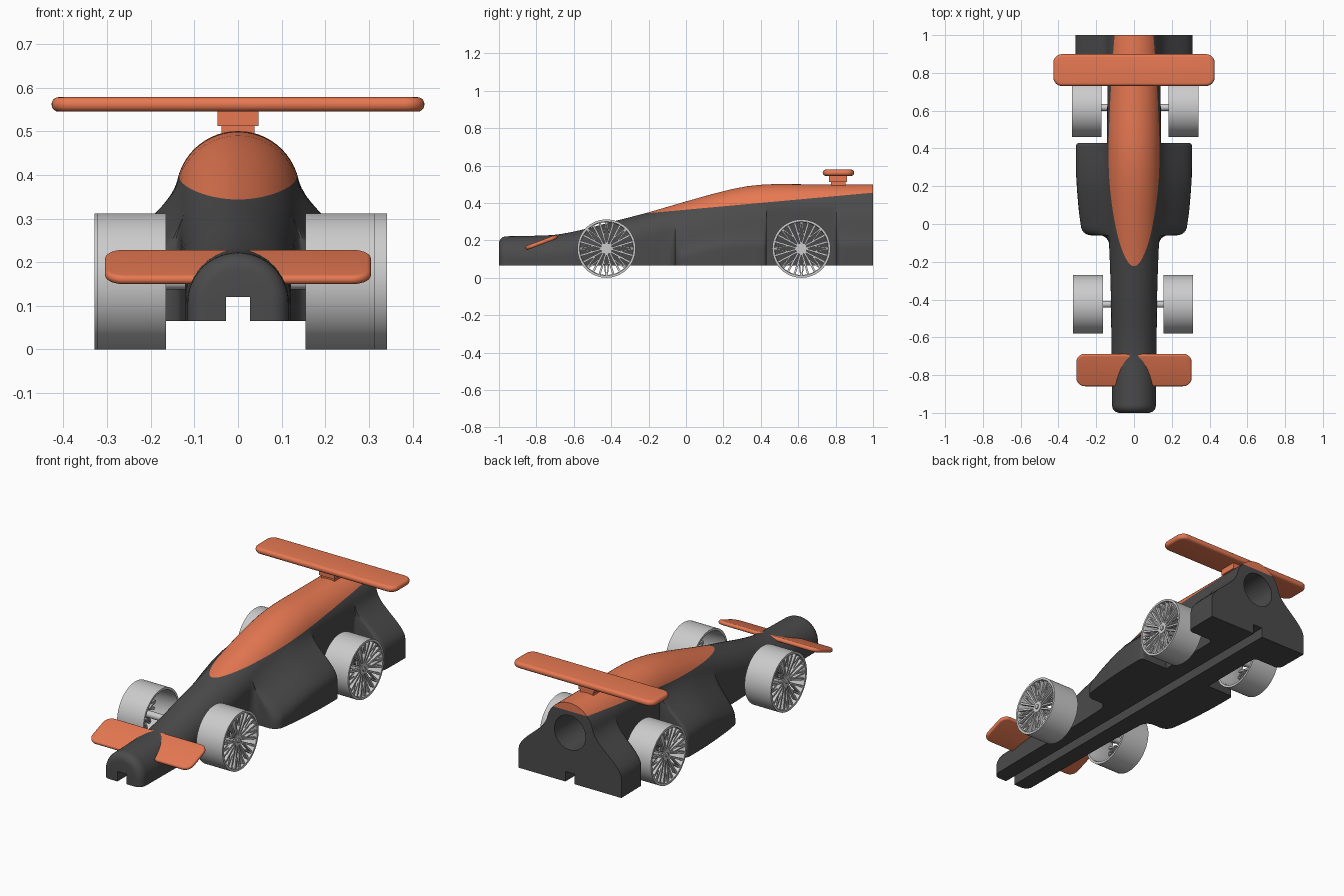
import bpy, bmesh, math
from mathutils import Matrix, Vector

if "Cube" in bpy.data.objects:
    bpy.data.objects.remove(bpy.data.objects["Cube"])

def material(name, col):
    m = bpy.data.materials.new(name)
    m.diffuse_color = (*col, 1)
    m.use_nodes = True
    m.node_tree.nodes["Principled BSDF"].inputs["Base Color"].default_value = m.diffuse_color
    return m

ORANGE = material("orange", (0.80, 0.19, 0.085))
DARK = material("charcoal", (0.07, 0.07, 0.07))

def make(name, bm, mats=(), angle=32):
    bmesh.ops.recalc_face_normals(bm, faces=bm.faces[:])
    me = bpy.data.meshes.new(name)
    bm.to_mesh(me)
    bm.free()
    ob = bpy.data.objects.new(name, me)
    bpy.context.collection.objects.link(ob)
    for m in mats:
        me.materials.append(m)
    smooth(ob, angle)
    return ob

def smooth(ob, angle=32):
    bpy.ops.object.select_all(action='DESELECT')
    ob.select_set(True)
    bpy.context.view_layer.objects.active = ob
    bpy.ops.object.shade_smooth_by_angle(angle=math.radians(angle))

def curve(keys, y):
    """Smooth interpolation through (y, value) keys."""
    if y <= keys[0][0]: return keys[0][1]
    if y >= keys[-1][0]: return keys[-1][1]
    def slope(i):
        a, b = keys[max(i - 1, 0)], keys[min(i + 1, len(keys) - 1)]
        return (b[1] - a[1]) / (b[0] - a[0])
    i = max(k for k in range(len(keys) - 1) if keys[k][0] <= y)
    (y0, v0), (y1, v1) = keys[i], keys[i + 1]
    h = y1 - y0
    t = (y - y0) / h
    return (v0 * (2*t**3 - 3*t*t + 1) + v1 * (3*t*t - 2*t**3)
            + h * slope(i) * (t**3 - 2*t*t + t) + h * slope(i + 1) * (t**3 - t*t))

def cylinder(bm, r, x0, x1, segs=32):
    m = Matrix.Translation(((x0 + x1) / 2, 0, 0)) @ Matrix.Rotation(math.pi / 2, 4, 'Y')
    bmesh.ops.create_cone(bm, cap_ends=True, segments=segs, radius1=r, radius2=r,
                          depth=abs(x1 - x0), matrix=m)

# Body: arched section that swells into side pods and a rear block
TOP = [(-0.95, .222), (-.8, .225), (-.69, .231), (-.55, .258), (-.4, .298), (-.2, .35), (0, .408),
       (.2, .463), (.33, .49), (.45, .5), (.6, .5), (1, .5)]
HALF = [(-0.95, .116), (-.6, .12), (-.4, .122), (-.2, .128), (0, .136), (.2, .142), (.5, .142), (1, .14)]
BOTTOM = 0.065
ARC = [math.radians(a) for a in range(0, 91, 15)]

def pod_front(y0, w, r1, p, r2):
    out = [(y0 + r1 * math.sin(a), w + r1 * (1 - math.cos(a))) for a in ARC]
    return out + [(y0 + r1 + r2 * (1 - math.cos(a)), p - r2 + r2 * math.sin(a)) for a in ARC]

def ring(y, pod, inset=0.0):
    top, w = curve(TOP, y) - inset, curve(HALF, y) - inset
    pod = max(pod, w)
    mid = top - w
    half = [(w, BOTTOM + (mid - BOTTOM) * i / 14) for i in range(14)]
    half += [(w * math.cos(a), mid + w * math.sin(a))
             for a in (math.pi / 2 * i / 14 for i in range(15))]
    z0 = min(0.39, top - 0.08)
    pts = []
    for x, z in half:
        t = min(max((z0 - z) / 0.22, 0), 1)
        pts.append((x + (pod - w) * t * t * (3 - 2 * t), z))
    slot = [(0.028, 0.12), (0.028, BOTTOM)]
    right = slot + pts
    left = [(-x, z) for x, z in reversed(right[:-1])]
    return [Vector((x, y, z)) for x, z in right + left]

rings = [ring(-1 + .04 * (1 - math.cos(a)), 0, .04 * (1 - math.sin(a))) for a in ARC]
stations = [(-.95 + .04 * i, 0) for i in range(21)]
stations += pod_front(-.11, .132, .05, .282, .055)
stations += [(.05, .29), (.1, .295), (.17, .301), (.25, .306), (.33, .308), (.41, .308)]
stations += [(.41 + .02 * math.sin(a), .288 + .02 * math.cos(a)) for a in ARC]
stations += [(.43, 0)] + [(.43 + .05 * i, 0) for i in range(1, 7)]
stations += pod_front(.78, .142, .025, .308, .03) + [(.9, .309), (1, .31)]
rings += [ring(*s) for s in stations]

bm = bmesh.new()
loops = [[bm.verts.new(p) for p in r] for r in rings]
n = len(loops[0])
for a, b in zip(loops, loops[1:]):
    for i in range(n):
        j = (i + 1) % n
        bm.faces.new((a[i], a[j], b[j], b[i]))
bm.faces.new(loops[0])
bm.faces.new(loops[-1])
bmesh.ops.remove_doubles(bm, verts=bm.verts[:], dist=1e-5)

# Orange canopy: everything above a sloping plane
origin, normal = Vector((0, -.23, .343)), Vector((0, -.091, 1)).normalized()
bmesh.ops.bisect_plane(bm, geom=bm.verts[:] + bm.edges[:] + bm.faces[:], dist=1e-6,
                       plane_co=origin, plane_no=normal)
for f in bm.faces:
    c = f.calc_center_median()
    f.material_index = int(c.y > -.235 and (c - origin).dot(normal) > 0)
body = make("body", bm, (DARK, ORANGE))

# Cartridge bore in the tail
bm = bmesh.new()
cylinder(bm, .094, 0.5, 1.1, 48)
bmesh.ops.transform(bm, matrix=Matrix.Translation((0, 0, .338)) @ Matrix.Rotation(math.pi / 2, 4, 'Z'),
                    verts=bm.verts[:])
cutter = make("bore_cutter", bm, (DARK,))
cutter.hide_render = True
mod = body.modifiers.new("bore", 'BOOLEAN')
mod.operation, mod.object, mod.solver = 'DIFFERENCE', cutter, 'EXACT'
bpy.context.view_layer.objects.active = body
bpy.ops.object.modifier_apply(modifier=mod.name)
bpy.data.objects.remove(cutter)
smooth(body)

# Wings: plates with rounded corners and rounded edges
def plate(name, size, loc, tilt, corner, edge):
    bm = bmesh.new()
    bmesh.ops.create_cube(bm, size=1, matrix=Matrix.Diagonal((*size, 1)))
    if corner:
        up = [e for e in bm.edges if abs(e.verts[0].co.z - e.verts[1].co.z) > 1e-4]
        bmesh.ops.bevel(bm, geom=up, offset=corner, segments=8, profile=.5, affect='EDGES')
        rim = [e for e in bm.edges if abs(e.verts[0].co.z - e.verts[1].co.z) < 1e-4]
        bmesh.ops.bevel(bm, geom=rim, offset=edge, segments=5, profile=.5, affect='EDGES')
    bmesh.ops.transform(bm, matrix=Matrix.Translation(loc) @ Matrix.Rotation(tilt, 4, 'X'),
                        verts=bm.verts[:])
    return make(name, bm, (ORANGE,))

plate("rear_wing", (.854, .168, .033), (0, .815, .5615), 0, .045, .0155)
plate("front_wing", (.61, .182, .022), (0, -.773, .189), .36, .045, .0105)
plate("rear_wing_mount", (.094, .095, .034), (0, .812, .529), 0, 0, 0)
plate("rear_wing_post", (.076, .078, .04), (0, .815, .5), 0, 0, 0)

# Wheels: hollow drum, hub and eight V-shaped spokes near the outer face
R, HW = .156, .079

def bar(bm, r0, a0, r1, a1, w0, w1):
    p = Vector((0, r0 * math.cos(a0), r0 * math.sin(a0)))
    q = Vector((0, r1 * math.cos(a1), r1 * math.sin(a1)))
    side = (q - p).cross(Vector((1, 0, 0))).normalized()
    ends = []
    for c, w, x in ((p, w0, HW - .018), (q, w1, HW - .004)):
        ends.append([bm.verts.new(c + side * s * w / 2 + Vector((x + d, 0, 0)))
                     for s, d in ((-1, 0), (1, 0), (1, -.018), (-1, -.018))])
    a, b = ends
    bm.faces.new(a)
    bm.faces.new(b)
    for i in range(4):
        j = (i + 1) % 4
        bm.faces.new((a[i], a[j], b[j], b[i]))

def wheel(name, x, y, side):
    bm = bmesh.new()
    prof = [(R, -HW), (R, HW), (.144, HW), (.141, HW - .01), (.141, -HW + .01), (.144, -HW)]
    seg = 64
    drum = [[bm.verts.new((px, r * math.cos(t), r * math.sin(t))) for r, px in prof]
            for t in (2 * math.pi * k / seg for k in range(seg))]
    for k in range(seg):
        a, b = drum[k], drum[(k + 1) % seg]
        for i in range(6):
            j = (i + 1) % 6
            bm.faces.new((a[i], a[j], b[j], b[i]))
    cylinder(bm, .03, HW - .045, HW - .014)
    cylinder(bm, .012, HW - .02, HW - .008, 16)
    for k in range(8):
        a = math.pi / 4 * k
        for s in (-1, 1):
            bar(bm, .024, a + s * .1, .144, a + s * .26, .009, .011)
            bar(bm, .075, a + s * .17, .144, a + s * .02, .006, .008)
    bmesh.ops.transform(bm, matrix=Matrix.Translation((x, y, R)) @ Matrix.Diagonal((side, 1, 1, 1)),
                        verts=bm.verts[:])
    make(name, bm)

for pos, y, offset, shift in (("front", -.425, .239, -.005), ("rear", .617, .256, .006)):
    for label, s in (("right", 1), ("left", -1)):
        wheel(f"{pos}_{label}_wheel", s * offset + shift, y, s)
    bm = bmesh.new()
    reach = offset + HW - .03
    cylinder(bm, .018, shift - reach, shift + reach, 24)
    bmesh.ops.translate(bm, vec=(0, y, R), verts=bm.verts[:])
    make(f"{pos}_axle", bm)
